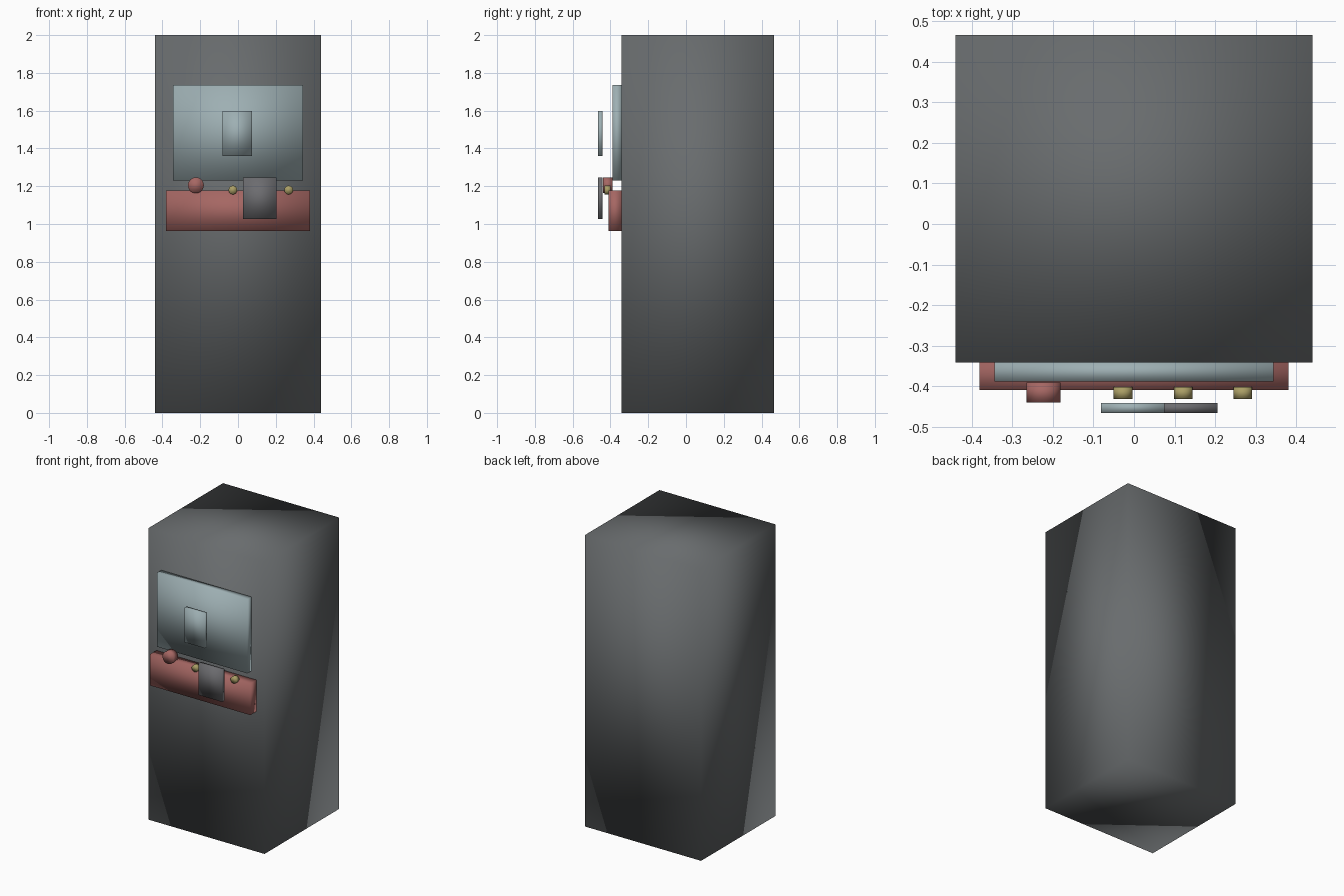
import bpy
import bmesh
from math import pi
from mathutils import Matrix, Vector

old = bpy.data.objects.get("Cube")
if old:
    bpy.data.objects.remove(old, do_unlink=True)


def material(name, rgb):
    mat = bpy.data.materials.new(name)
    mat.use_nodes = True
    colour = (*rgb, 1.0)
    mat.diffuse_color = colour
    mat.node_tree.nodes["Principled BSDF"].inputs["Base Color"].default_value = colour
    return mat


charcoal = material("charcoal", (0.14, 0.15, 0.155))
dark_grey = material("dark grey", (0.15, 0.15, 0.16))
pale_blue = material("pale blue grey", (0.34, 0.43, 0.45))
red = material("dusty red", (0.38, 0.135, 0.125))
gold = material("muted gold", (0.40, 0.34, 0.13))


def finish(name, bm, mat):
    mesh = bpy.data.meshes.new(name)
    for face in bm.faces:
        face.smooth = True
    bm.to_mesh(mesh)
    bm.free()
    mesh.materials.append(mat)
    obj = bpy.data.objects.new(name, mesh)
    bpy.context.collection.objects.link(obj)
    return obj


def box(name, low, high, mat):
    low, high = Vector(low), Vector(high)
    bm = bmesh.new()
    place = Matrix.Translation((low + high) / 2) @ Matrix.Diagonal((*(high - low), 1))
    bmesh.ops.create_cube(bm, size=1, matrix=place)
    return finish(name, bm, mat)


def knob(name, x, z, radius, front, back, mat):
    bm = bmesh.new()
    place = Matrix.Translation((x, (front + back) / 2, z)) @ Matrix.Rotation(pi / 2, 4, "X")
    bmesh.ops.create_cone(bm, cap_ends=True, segments=32, radius1=radius,
                          radius2=radius, depth=back - front, matrix=place)
    return finish(name, bm, mat)


# Cabinet, screen and control panel
box("cabinet", (-0.44, -0.341, 0), (0.44, 0.465, 2), charcoal)
box("screen", (-0.343, -0.388, 1.23), (0.343, -0.341, 1.737), pale_blue)
box("control_panel", (-0.38, -0.409, 0.962), (0.38, -0.341, 1.177), red)

# Floating plates in front
box("upper_plate", (-0.081, -0.465, 1.36), (0.075, -0.441, 1.597), pale_blue)
box("lower_plate", (0.027, -0.465, 1.027), (0.205, -0.441, 1.245), dark_grey)

# Controls
knob("joystick_knob", -0.223, 1.205, 0.042, -0.44, -0.39, red)
for i, x in enumerate((-0.027, 0.121, 0.268)):
    knob(f"button_{i + 1}", x, 1.18, 0.023, -0.431, -0.401, gold)
